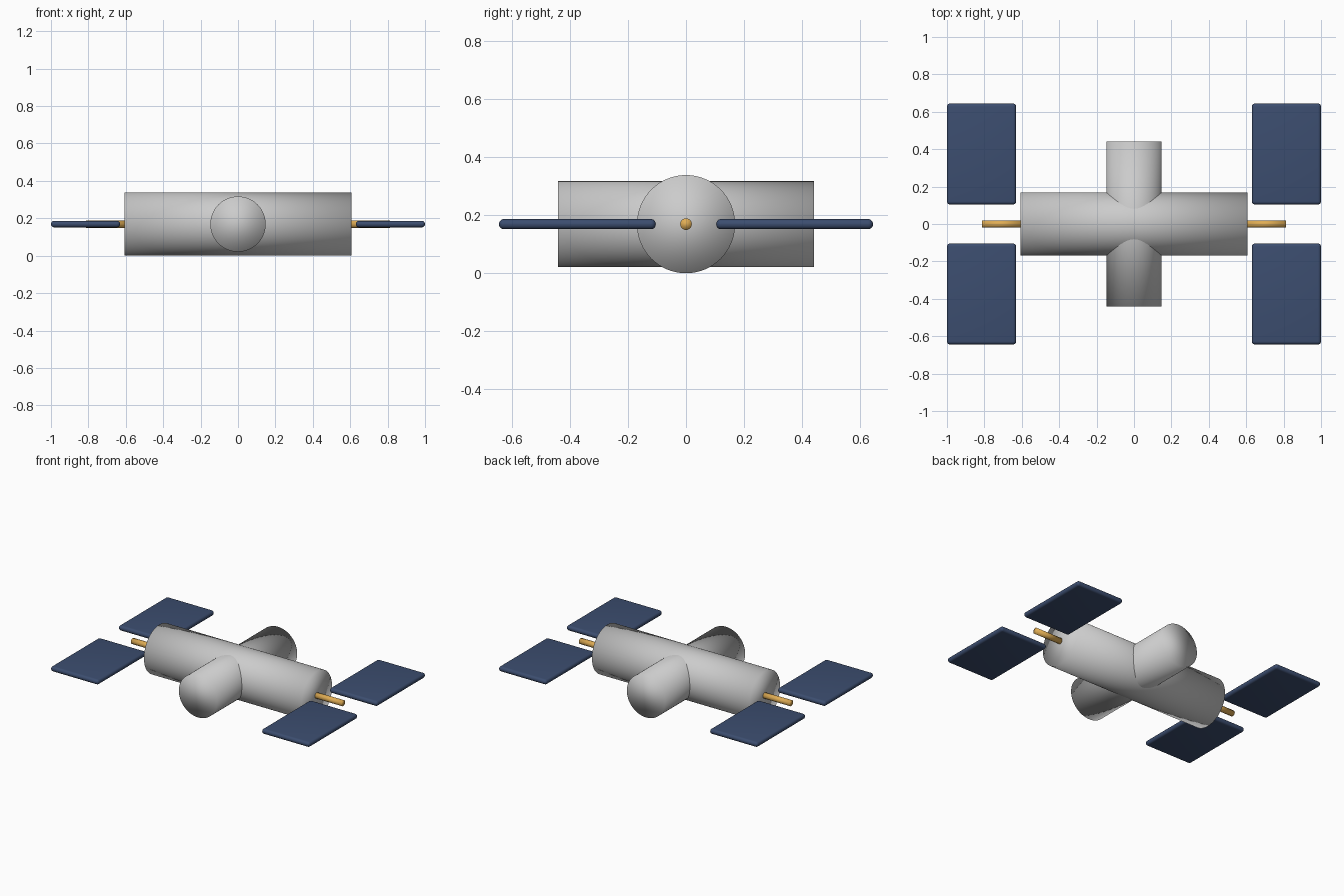
import bpy
from math import pi

if "Cube" in bpy.data.objects:
    bpy.data.objects.remove(bpy.data.objects["Cube"])

Z = 0.169  # common centre height


def material(name, colour):
    m = bpy.data.materials.new(name)
    m.diffuse_color = colour
    m.use_nodes = True
    m.node_tree.nodes["Principled BSDF"].inputs["Base Color"].default_value = m.diffuse_color
    return m


def cylinder(name, radius, length, location, rotation, mat=None, sides=64):
    bpy.ops.mesh.primitive_cylinder_add(vertices=sides, radius=radius, depth=length,
                                        location=location, rotation=rotation)
    ob = bpy.context.object
    ob.name = name
    bpy.ops.object.shade_smooth()
    if mat:
        ob.data.materials.append(mat)
    return ob


def panel(name, x, y, mat):
    bpy.ops.mesh.primitive_cube_add(size=1, location=(x, y, Z))
    ob = bpy.context.object
    ob.name = name
    ob.scale = (0.37, 0.54, 0.035)
    bpy.ops.object.transform_apply(location=False, rotation=False, scale=True)
    # Fully rounded rim
    bevel = ob.modifiers.new("rounded_rim", 'BEVEL')
    bevel.width = 0.017
    bevel.segments = 5
    bpy.ops.object.shade_smooth()
    ob.data.materials.append(mat)


navy = material("panel_blue", (0.045, 0.075, 0.16, 1))
gold = material("rod_gold", (0.75, 0.42, 0.09, 1))

# Crossed pressure modules
cylinder("main_module", 0.169, 1.216, (0, 0, Z), (0, pi / 2, 0))
cylinder("cross_module", 0.148, 0.882, (0, 0, Z), (pi / 2, 0, 0))

# End rods and the four panels
for sx, side in ((-1, "left"), (1, "right")):
    cylinder(side + "_rod", 0.02, 0.213, (sx * 0.7065, 0, Z), (0, pi / 2, 0), gold, 32)
    for sy, end in ((-1, "front"), (1, "back")):
        panel(f"{side}_{end}_panel", sx * 0.815, sy * 0.374, navy)
